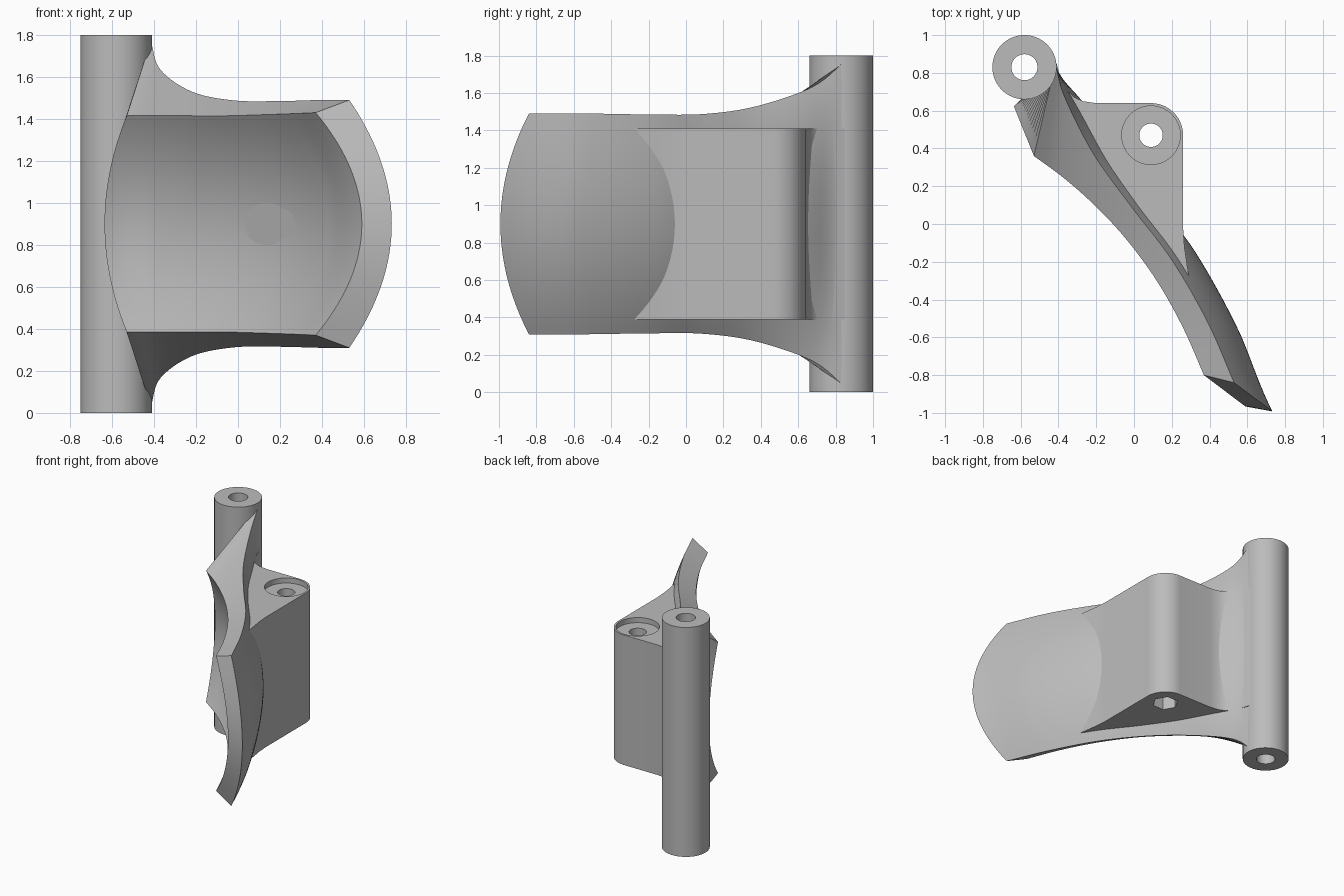
import bpy, bmesh, math
from mathutils import Vector

cube = bpy.data.objects.get("Cube")
if cube:
    bpy.data.objects.remove(cube, do_unlink=True)

MID = 0.9                      # height of the symmetry plane
PIN = (-0.58, 0.83)            # pivot sleeve axis
BOLT = (0.09, 0.47)            # bolt axis in the boss

grey = bpy.data.materials.new("plain grey")
grey.use_nodes = True
GREY = (0.5, 0.5, 0.5, 1)
grey.diffuse_color = GREY
grey.node_tree.nodes["Principled BSDF"].inputs["Base Color"].default_value = GREY


def make(name, bm):
    bmesh.ops.recalc_face_normals(bm, faces=bm.faces)
    mesh = bpy.data.meshes.new(name)
    bm.to_mesh(mesh)
    bm.free()
    mesh.materials.append(grey)
    ob = bpy.data.objects.new(name, mesh)
    bpy.context.collection.objects.link(ob)
    return ob


def prism(name, outline, z0, z1):
    bm = bmesh.new()
    face = bm.faces.new([bm.verts.new((x, y, z0)) for x, y in outline])
    top = bmesh.ops.extrude_face_region(bm, geom=[face])["geom"]
    bmesh.ops.translate(bm, vec=(0, 0, z1 - z0),
                        verts=[g for g in top if isinstance(g, bmesh.types.BMVert)])
    return make(name, bm)


def circle(c, r, n=64):
    return [(c[0] + r * math.cos(2 * math.pi * i / n),
             c[1] + r * math.sin(2 * math.pi * i / n)) for i in range(n)]


def cut(ob, cutter):
    cutter.hide_render = True
    mod = ob.modifiers.new("cut", "BOOLEAN")
    mod.operation, mod.solver, mod.object = "DIFFERENCE", "EXACT", cutter
    bpy.context.view_layer.objects.active = ob
    bpy.ops.object.modifier_apply(modifier=mod.name)
    bpy.data.objects.remove(cutter, do_unlink=True)


def smooth(ob, angle=30):
    bpy.ops.object.select_all(action="DESELECT")
    ob.select_set(True)
    bpy.context.view_layer.objects.active = ob
    bpy.ops.object.shade_smooth_by_angle(angle=math.radians(angle))


def spline(pts, s):
    """Smooth curve through evenly spaced points, s in 0..1."""
    p = [Vector(q) for q in pts]
    p = [2 * p[0] - p[1]] + p + [2 * p[-1] - p[-2]]
    u = s * (len(pts) - 1)
    i = min(int(u), len(pts) - 2)
    t = u - i
    a, b, c, d = p[i:i + 4]
    return 0.5 * (2 * b + (c - a) * t + (2 * a - 5 * b + 4 * c - d) * t ** 2
                  + (3 * b - a - 3 * c + d) * t ** 3)


# pivot sleeve
sleeve = prism("pivot_sleeve", circle(PIN, 0.17), 0, 1.8)
cut(sleeve, prism("sleeve_bore", circle(PIN, 0.069, 48), -0.1, 1.9))
smooth(sleeve)

# curved lever blade: (x, y, half height) along its front and back edges
FRONT = [(-0.53, 0.36, 0.515), (-0.38, 0.25, 0.515), (-0.22, 0.11, 0.515),
         (-0.05, -0.07, 0.515), (0.12, -0.30, 0.52), (0.26, -0.55, 0.525),
         (0.37, -0.80, 0.53)]
BACK = [(-0.415, 0.85, 0.87), (-0.37, 0.68, 0.735), (-0.22, 0.38, 0.63),
        (-0.02, 0.10, 0.588), (0.20, -0.19, 0.585), (0.39, -0.52, 0.59),
        (0.53, -0.84, 0.59)]


def blade_point(pts, s, v, bulge, reach):
    """Bows the edge curve backwards and stretches it at mid height."""
    p = spline(pts, s)
    d = spline(pts, min(1, s + 0.01)) - spline(pts, max(0, s - 0.01))
    t = Vector((d.x, d.y, 0)).normalized()
    n = Vector((-t.y, t.x, 0))
    bow = 1 - v * v
    return Vector((p.x, p.y, MID + v * p.z)) + (n * bulge + t * reach) * bow


NS, NV = 48, 36
bm = bmesh.new()
rings = []
for i in range(NS + 1):
    s = i / NS
    k = min(1, s / 0.35)
    fade = k * k * (3 - 2 * k)
    vs = [2 * j / NV - 1 for j in range(NV + 1)]
    front = [blade_point(FRONT, s, v, 0.15 - 0.015 * s, 0.24 * (2 * s - 1)) for v in vs]
    back = [blade_point(BACK, s, v, 0.125 * fade, 0.22 * s * s) for v in vs]
    rings.append([bm.verts.new(p) for p in front + back[::-1]])
N = len(rings[0])
for a, b in zip(rings, rings[1:]):
    for j in range(N):
        bm.faces.new((a[j], a[(j + 1) % N], b[(j + 1) % N], b[j]))
for r in (rings[0], rings[-1]):          # end strips
    for j in range(NV):
        bm.faces.new((r[j], r[j + 1], r[N - 2 - j], r[N - 1 - j]))
smooth(make("lever_blade", bm))

# bolt boss behind the blade
corner = [(BOLT[0] + 0.17 * math.sin(a), BOLT[1] + 0.17 * math.cos(a))
          for a in (math.pi / 2 * i / 14 for i in range(15))]
outline = ([(-0.41, 0.85), (-0.385, 0.76), (-0.355, 0.707), (-0.32, 0.673),
            (-0.27, 0.65), (-0.2, 0.64)] + corner +
           [(0.26, -0.02), (0.267, -0.12), (0.295, -0.31), (0.21, -0.185),
            (-0.01, 0.11), (-0.22, 0.385), (-0.38, 0.69), (-0.45, 0.85)])
boss = prism("bolt_boss", outline, 0.39, 1.41)
cut(boss, prism("bolt_hole", circle(BOLT, 0.062, 48), 0.2, 1.6))
cut(boss, prism("head_recess", circle(BOLT, 0.155), 1.37, 1.6))
cut(boss, prism("nut_pocket", circle(BOLT, 0.095, 6), 0.2, 0.5))
smooth(boss)
